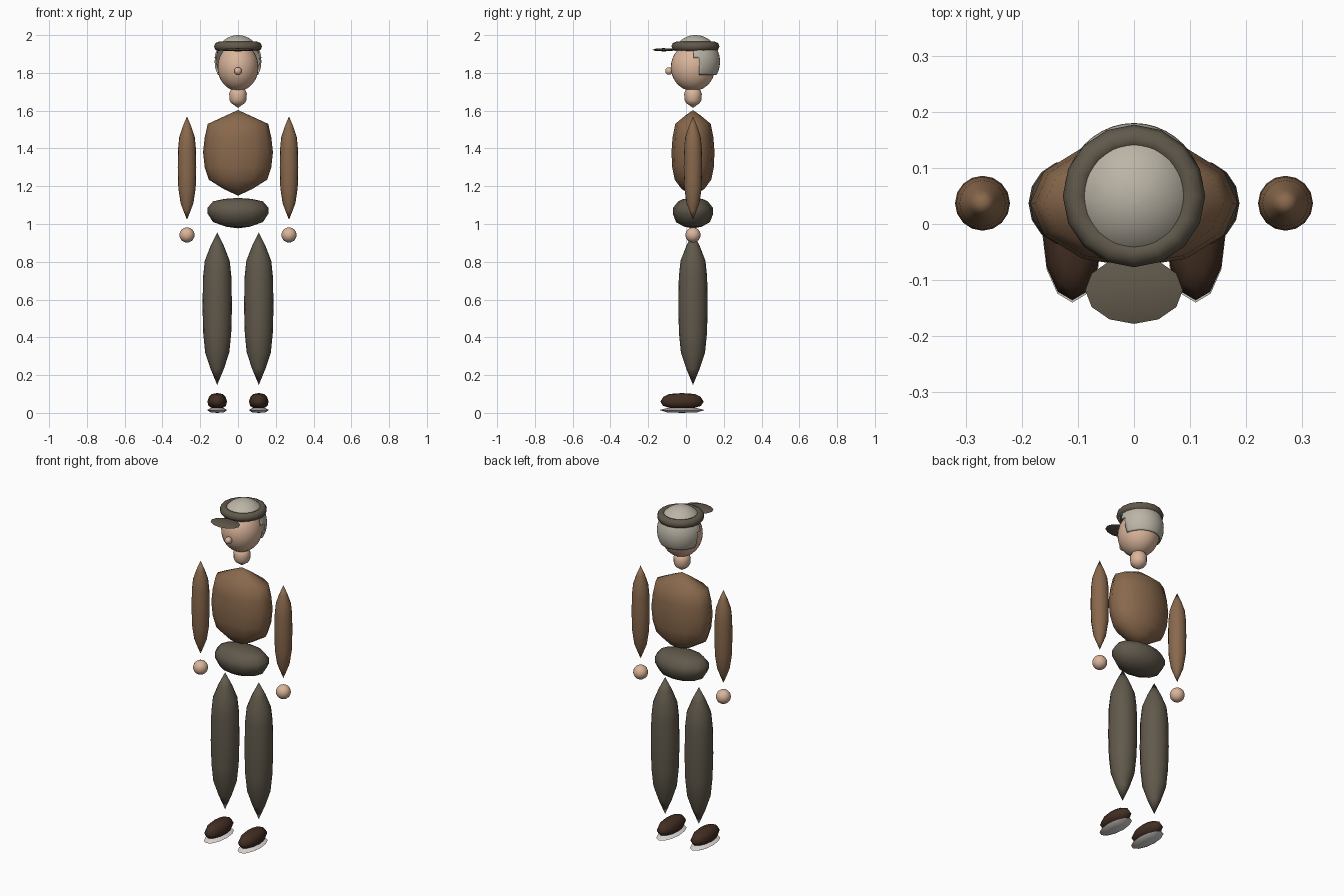
import bpy, bmesh, math
from mathutils import Vector

if "Cube" in bpy.data.objects:
    bpy.data.objects.remove(bpy.data.objects["Cube"])

def material(name, rgb):
    m = bpy.data.materials.new(name)
    m.diffuse_color = (*rgb, 1)
    m.use_nodes = True
    m.node_tree.nodes["Principled BSDF"].inputs["Base Color"].default_value = m.diffuse_color
    return m

SKIN = material("skin", (0.70, 0.46, 0.325))
BROWN = material("brown_jacket", (0.25, 0.14, 0.073))
OLIVE = material("dark_olive", (0.118, 0.099, 0.071))
HAIR = material("grey_hair", (0.50, 0.46, 0.385))
SHOE = material("dark_leather", (0.055, 0.027, 0.016))
SOLE = material("pale_sole", (0.75, 0.71, 0.68))

CY = 0.037  # depth of the body axis

def finish(name, bm, mat, angle=60):
    bmesh.ops.recalc_face_normals(bm, faces=bm.faces)
    me = bpy.data.meshes.new(name)
    bm.to_mesh(me)
    bm.free()
    ob = bpy.data.objects.new(name, me)
    bpy.context.collection.objects.link(ob)
    me.materials.append(mat)
    bpy.ops.object.select_all(action='DESELECT')
    ob.select_set(True)
    bpy.context.view_layer.objects.active = ob
    bpy.ops.object.shade_smooth_by_angle(angle=math.radians(angle))
    return ob

def loft(name, mat, rings, x=0, y=CY, n=12):
    """Rings are (z, x radius, y radius); a zero radius makes a tip."""
    bm = bmesh.new()
    loops = []
    for z, rx, ry in rings:
        if rx == 0:
            loops.append([bm.verts.new((x, y, z))] * n)
        else:
            loops.append([bm.verts.new((x + rx * math.cos(t), y + ry * math.sin(t), z))
                          for t in (2 * math.pi * i / n for i in range(n))])
    for a, b in zip(loops, loops[1:]):
        for i in range(n):
            j = (i + 1) % n
            bm.faces.new(list(dict.fromkeys((a[i], a[j], b[j], b[i]))))
    return finish(name, bm, mat)

def ball_mesh(centre, radii, seg, rings):
    bm = bmesh.new()
    bmesh.ops.create_uvsphere(bm, u_segments=seg, v_segments=rings, radius=1)
    for v in bm.verts:
        v.co = Vector(c + r * k for c, r, k in zip(centre, radii, v.co))
    return bm

def ball(name, mat, centre, radii, seg=24, rings=16):
    return finish(name, ball_mesh(centre, radii, seg, rings), mat)

# Head, nose and neck
ball("head", SKIN, (0, CY, 1.83), (0.108, 0.117, 0.126), 32, 20)
ball("nose", SKIN, (0, -0.09, 1.81), (0.02, 0.02, 0.02), 16, 10)
loft("neck", SKIN, [(1.615, 0, 0), (1.64, 0.036, 0.036), (1.655, 0.044, 0.044),
                    (1.69, 0.047, 0.047), (1.715, 0.036, 0.036), (1.73, 0, 0)])

# Hair: a dome kept whole above the band and only at the back below it
bm = ball_mesh((0, 0.05, 1.86), (0.125, 0.13, 0.14), 40, 28)
for co, no in (((0, 0, 1.79), (0, 0, 1)), ((0, 0, 1.88), (0, 0, 1)),
               ((0, 0, 1.92), (0, 0, 1)), ((0, 0.07, 0), (0, 1, 0)), ((0, 0.04, 0), (0, 1, 0))):
    bmesh.ops.bisect_plane(bm, geom=bm.verts[:] + bm.edges[:] + bm.faces[:],
                           plane_co=co, plane_no=no)
def bare(c):
    return c.z < 1.79 or (c.z < 1.88 and c.y < 0.07) or (c.z < 1.92 and c.y < 0.04)
bmesh.ops.delete(bm, geom=[f for f in bm.faces if bare(f.calc_center_median())], context='FACES')
hair = finish("hair", bm, HAIR)
shell = hair.modifiers.new("thickness", 'SOLIDIFY')
shell.thickness = 0.008

# Cap band: a flattened ring
bm = bmesh.new()
N, M = 16, 8
grid = []
for i in range(N):
    a = 2 * math.pi * i / N
    row = []
    for j in range(M):
        b = 2 * math.pi * j / M
        r = 0.103 + 0.024 * math.cos(b)
        row.append(bm.verts.new((r * math.cos(a), 0.05 + r * math.sin(a), 1.94 + 0.025 * math.sin(b))))
    grid.append(row)
for i in range(N):
    for j in range(M):
        p, q = grid[i], grid[(i + 1) % N]
        bm.faces.new((p[j], q[j], q[(j + 1) % M], p[(j + 1) % M]))
finish("cap_band", bm, OLIVE)

# Cap brim
loft("cap_brim", OLIVE, [(1.914, 0, 0), (1.916, 0.062, 0.042), (1.922, 0.087, 0.06),
                         (1.928, 0.062, 0.042), (1.931, 0, 0)], y=-0.118, n=12)

# Torso and hips
loft("torso", BROWN, [(1.603, 0, 0), (1.575, 0.062, 0.04), (1.53, 0.16, 0.094),
                      (1.46, 0.176, 0.108), (1.38, 0.185, 0.114), (1.30, 0.176, 0.11),
                      (1.235, 0.155, 0.097), (1.185, 0.075, 0.06), (1.15, 0, 0)])
loft("hips", OLIVE, [(1.138, 0, 0), (1.133, 0.07, 0.05), (1.12, 0.132, 0.078),
                     (1.085, 0.162, 0.106), (1.055, 0.161, 0.107), (1.01, 0.132, 0.09),
                     (0.985, 0.06, 0.045), (0.977, 0, 0)])

def spindle(name, mat, x, profile):
    loft(name, mat, [(z, r, r) for z, r in profile], x=x, n=16)

for side, s in (("left", 1), ("right", -1)):
    # Arms and hands
    spindle(side + "_arm", BROWN, s * 0.27,
            [(1.57, 0), (1.515, 0.023), (1.46, 0.041), (1.40, 0.047), (1.30, 0.049),
             (1.19, 0.046), (1.11, 0.034), (1.07, 0.019), (1.022, 0)])
    ball(side + "_hand", SKIN, (s * 0.27, CY, 0.942), (0.04, 0.04, 0.04), 20, 12)
    # Legs
    spindle(side + "_leg", OLIVE, s * 0.11,
            [(0.955, 0), (0.88, 0.037), (0.805, 0.066), (0.72, 0.075), (0.56, 0.078),
             (0.42, 0.074), (0.32, 0.064), (0.235, 0.036), (0.148, 0)])
    # Shoes and soles
    loft(side + "_shoe", SHOE, [(0.105, 0, 0), (0.1, 0.028, 0.068), (0.085, 0.044, 0.098),
                                (0.06, 0.052, 0.115), (0.037, 0.046, 0.1),
                                (0.025, 0.028, 0.06), (0.021, 0, 0)], x=s * 0.11, y=-0.021)
    loft(side + "_sole", SOLE, [(0.027, 0, 0), (0.025, 0.036, 0.08), (0.015, 0.053, 0.119),
                                (0.003, 0.036, 0.08), (0, 0, 0)], x=s * 0.11, y=-0.021)
